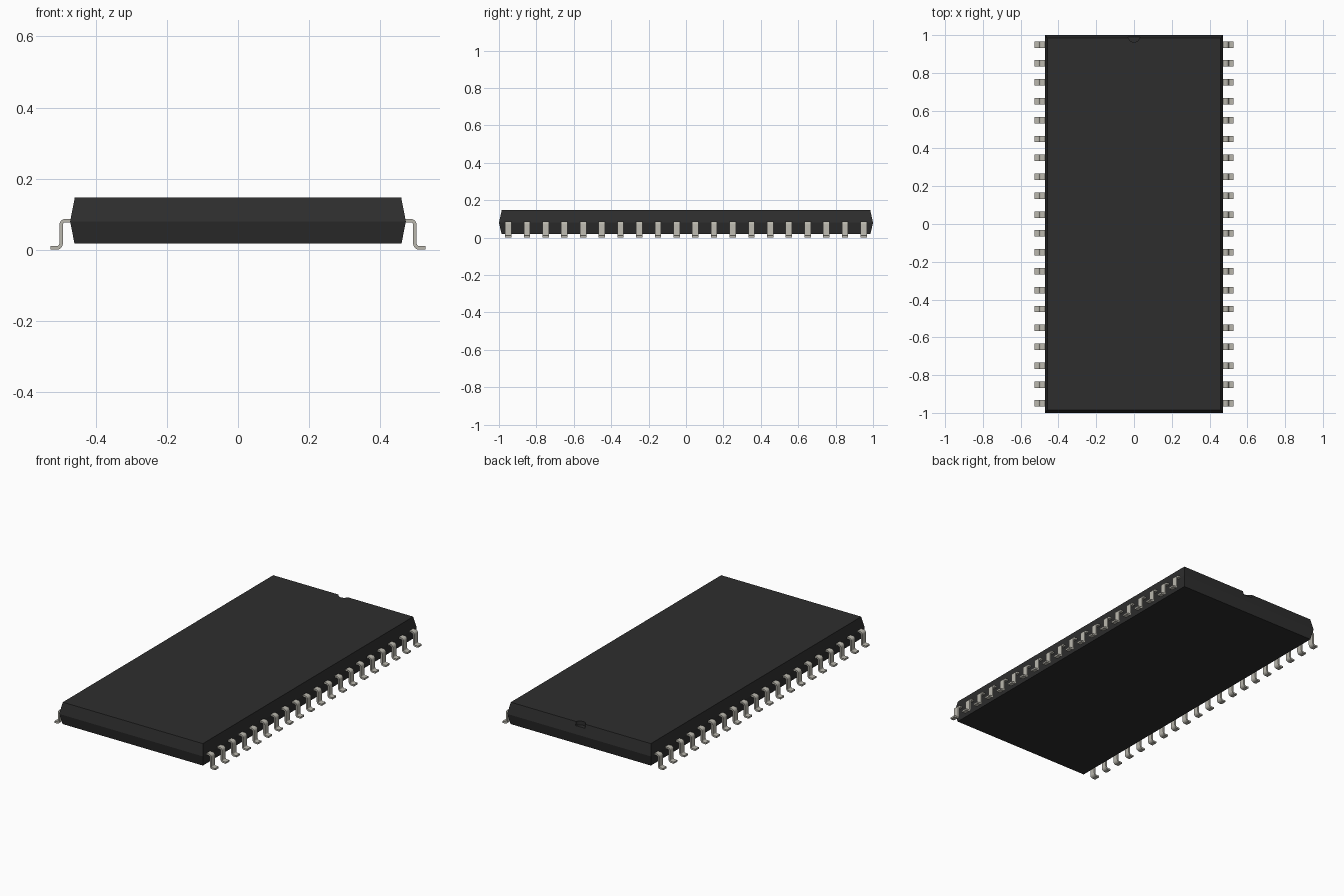
import bpy, bmesh, math
from mathutils import Vector

cube = bpy.data.objects.get("Cube")
if cube:
    bpy.data.objects.remove(cube, do_unlink=True)


def material(name, rgb):
    m = bpy.data.materials.new(name)
    m.use_nodes = True
    m.diffuse_color = (*rgb, 1)
    bsdf = m.node_tree.nodes["Principled BSDF"]
    bsdf.inputs["Base Color"].default_value = (*rgb, 1)
    bsdf.inputs["Roughness"].default_value = 0.6
    return m


def make_object(name, bm, mat):
    bmesh.ops.recalc_face_normals(bm, faces=bm.faces)
    mesh = bpy.data.meshes.new(name)
    bm.to_mesh(mesh)
    bm.free()
    mesh.materials.append(mat)
    obj = bpy.data.objects.new(name, mesh)
    bpy.context.collection.objects.link(obj)
    return obj


def activate(obj):
    bpy.ops.object.select_all(action='DESELECT')
    obj.select_set(True)
    bpy.context.view_layer.objects.active = obj


black = material("black plastic", (0.027, 0.027, 0.027))
metal = material("tinned metal", (0.49, 0.475, 0.42))

# Package body: three rectangular sections, widest at the parting line
bm = bmesh.new()
rings = []
for hx, hy, z in ((0.460, 0.986, 0.018), (0.472, 1.0, 0.080), (0.459, 0.985, 0.147)):
    rings.append([bm.verts.new((sx * hx, sy * hy, z))
                  for sx, sy in ((-1, -1), (1, -1), (1, 1), (-1, 1))])
for low, high in zip(rings, rings[1:]):
    for i in range(4):
        j = (i + 1) % 4
        bm.faces.new((low[i], low[j], high[j], high[i]))
bm.faces.new(rings[0][::-1])
bm.faces.new(rings[-1])
body = make_object("package_body", bm, black)

# Orientation notch cut into the back top edge
bm = bmesh.new()
bmesh.ops.create_cone(bm, cap_ends=True, segments=32, radius1=0.032, radius2=0.032, depth=0.1)
bmesh.ops.translate(bm, verts=bm.verts, vec=(0, 0.995, 0.175))
cutter = make_object("notch_cutter", bm, black)
cutter.hide_render = True
mod = body.modifiers.new("notch", 'BOOLEAN')
mod.operation = 'DIFFERENCE'
mod.solver = 'EXACT'
mod.object = cutter
activate(body)
bpy.ops.object.modifier_apply(modifier=mod.name)
bpy.data.objects.remove(cutter, do_unlink=True)

# Pin side profile: shoulder, upper bend, leg, lower bend, foot
THICK, WIDTH, BEND = 0.010, 0.034, 0.012
LEG_X, TOP_Z, FOOT_Z = 0.4975, 0.082, 0.0055


def arc(cx, cz, r, start, end, steps=5):
    angles = [math.radians(start + (end - start) * i / steps) for i in range(steps + 1)]
    return [(cx + r * math.cos(a), cz + r * math.sin(a)) for a in angles]


def pin_side(offset):
    upper = arc(LEG_X - BEND, TOP_Z - BEND, BEND + offset, 90, 0)
    lower = arc(LEG_X + BEND, FOOT_Z + BEND, BEND - offset, 180, 270)
    return [(0.455, TOP_Z + offset)] + upper + lower + [(0.527, FOOT_Z + offset)]


outer, inner = pin_side(THICK / 2), pin_side(-THICK / 2)


# Row of twenty gull-wing pins on each side
def pin_row(name, side):
    bm = bmesh.new()
    for n in range(20):
        y = -0.95 + 0.1 * n
        sections = []
        for (ox, oz), (ix, iz) in zip(outer, inner):
            sections.append([bm.verts.new(Vector((side * x, y + dy, z))) for x, dy, z in (
                (ox, -WIDTH / 2, oz), (ox, WIDTH / 2, oz),
                (ix, WIDTH / 2, iz), (ix, -WIDTH / 2, iz))])
        for a, b in zip(sections, sections[1:]):
            for i in range(4):
                j = (i + 1) % 4
                bm.faces.new((a[i], a[j], b[j], b[i]))
        bm.faces.new(sections[0])
        bm.faces.new(sections[-1])
    obj = make_object(name, bm, metal)
    activate(obj)
    bpy.ops.object.shade_smooth_by_angle(angle=math.radians(35))


pin_row("left_pins", 1)
pin_row("right_pins", -1)
